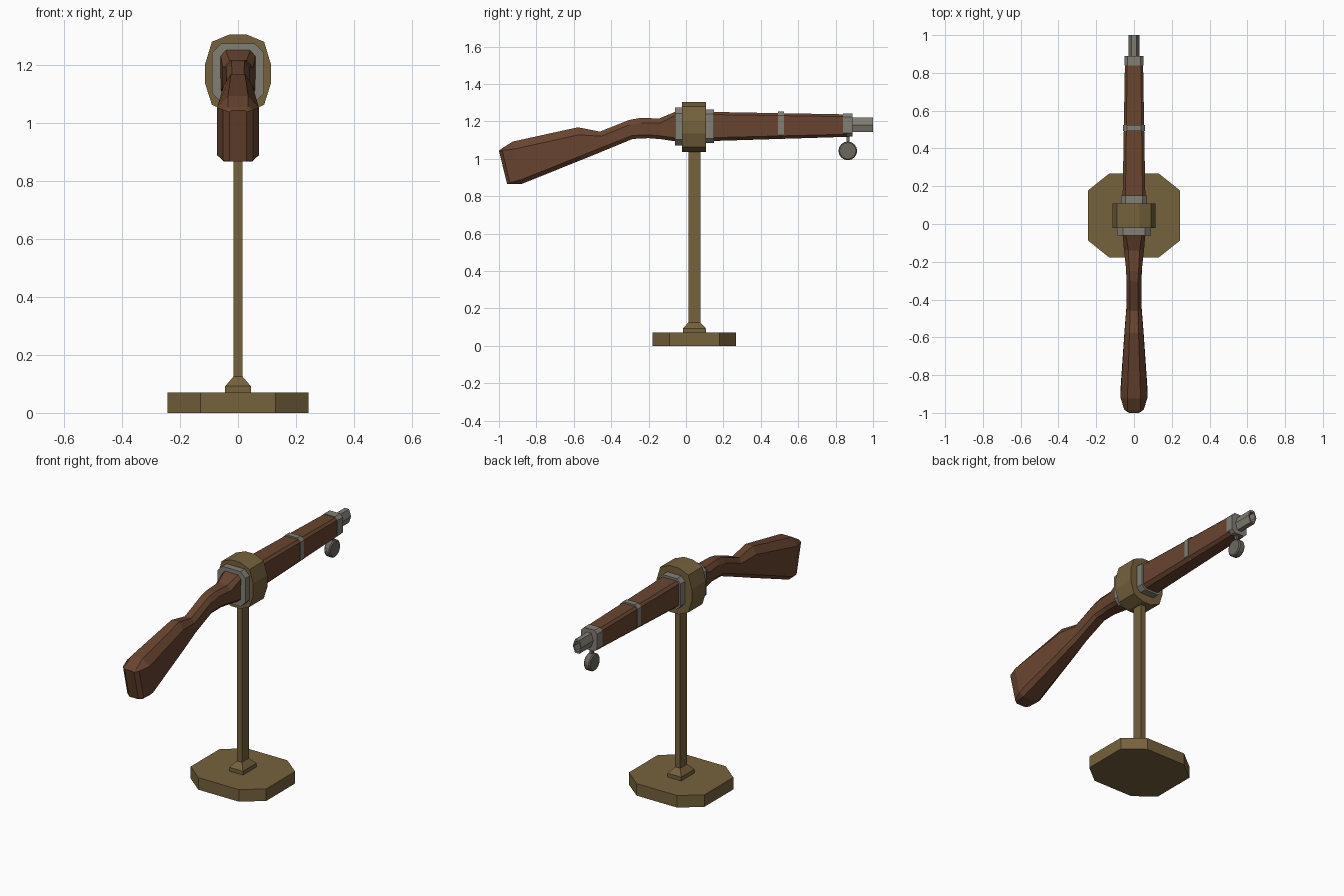
import bpy, bmesh, math
from mathutils import Vector

if "Cube" in bpy.data.objects:
    bpy.data.objects.remove(bpy.data.objects["Cube"])


def material(name, rgb):
    m = bpy.data.materials.new(name)
    m.diffuse_color = (*rgb, 1)
    m.use_nodes = True
    m.node_tree.nodes["Principled BSDF"].inputs["Base Color"].default_value = m.diffuse_color
    return m


WOOD = material("dark wood", (0.140, 0.058, 0.029))
BRASS = material("dull brass", (0.180, 0.122, 0.047))
STEEL = material("grey steel", (0.225, 0.212, 0.175))
IRON = material("dark iron", (0.150, 0.138, 0.117))


def loft(name, rings, mat, closed=False):
    """Skin matching rings of points; cap the ends, or join last to first."""
    bm = bmesh.new()
    vs = [[bm.verts.new(p) for p in r] for r in rings]
    n = len(rings[0])
    pairs = list(zip(vs, vs[1:])) + ([(vs[-1], vs[0])] if closed else [])
    for a, b in pairs:
        for i in range(n):
            j = (i + 1) % n
            bm.faces.new((a[i], a[j], b[j], b[i]))
    if not closed:
        bm.faces.new(vs[0])
        bm.faces.new(vs[-1])
    bmesh.ops.recalc_face_normals(bm, faces=bm.faces)
    me = bpy.data.meshes.new(name)
    bm.to_mesh(me)
    bm.free()
    me.materials.append(mat)
    ob = bpy.data.objects.new(name, me)
    bpy.context.collection.objects.link(ob)
    return ob


def mirrored(half):
    """Close a right-hand outline (x, z), top to bottom, over x = 0."""
    return half + [(-x, z) for x, z in reversed(half)]


def extrude_y(name, outline, y0, y1, mat):
    return loft(name, [[(x, y, z) for x, z in outline] for y in (y0, y1)], mat)


def rect(hx, hy, z, cut=0.0, cuty=0.0, cy=0.045):
    """Rectangle ring round the post axis, optionally with cut corners."""
    if not cut:
        return [(hx, cy - hy, z), (hx, cy + hy, z), (-hx, cy + hy, z), (-hx, cy - hy, z)]
    pts = [(hx - cut, -hy), (hx, -hy + cuty), (hx, hy - cuty), (hx - cut, hy)]
    pts += [(-x, y) for x, y in reversed(pts)]
    return [(x, cy + y, z) for x, y in pts]


# Stand: base plate, then foot and post in one
loft("stand_base", [rect(0.243, 0.223, z, 0.113, 0.09) for z in (0, 0.07)], BRASS)
loft("stand_post", [rect(0.044, 0.062, 0.07), rect(0.044, 0.062, 0.092),
                    rect(0.016, 0.032, 0.125), rect(0.016, 0.032, 1.06)], BRASS)

# Clamp ring round the middle of the stock
clamp = [(0.03, 1.304), (0.09, 1.279), (0.113, 1.203),
         (0.113, 1.134), (0.09, 1.062), (0.03, 1.035)]
extrude_y("stand_clamp", mirrored(clamp), -0.022, 0.108, BRASS)

# Metal bands: y start, y end, half width, top, bottom
for name, y0, y1, w, zt, zb in [("rear_collar", -0.06, -0.018, 0.09, 1.273, 1.07),
                                ("front_collar", 0.105, 0.15, 0.07, 1.263, 1.084),
                                ("middle_band", 0.493, 0.525, 0.057, 1.252, 1.107),
                                ("muzzle_band", 0.84, 0.89, 0.051, 1.242, 1.119)]:
    c = w * 0.35
    extrude_y(name, mirrored([(w - c, zt), (w, zt - c), (w, zb + c), (w - c, zb)]),
              y0, y1, STEEL)


def section(yt, zt, yb, zb, w, top, bottom, ct, cb):
    """Stock section, leaning from its top point to its bottom point."""
    def at(x, z):
        return (x, yb + (yt - yb) * (z - zb) / (zt - zb), z)
    return [at(*p) for p in mirrored([(top, zt), (w, zt - ct), (w, zb + cb), (bottom, zb)])]


# Wooden stock, from the butt to the muzzle band
loft("wooden_stock", [section(*s) for s in [
    (-1.0, 1.043, -0.957, 0.866, 0.030, 0.022, 0.028, 0.006, 0.006),
    (-0.985, 1.055, -0.94, 0.866, 0.052, 0.035, 0.045, 0.010, 0.006),
    (-0.925, 1.092, -0.877, 0.866, 0.072, 0.035, 0.048, 0.040, 0.022),
    (-0.578, 1.168, -0.56, 0.993, 0.050, 0.024, 0.032, 0.040, 0.022),
    (-0.46, 1.145, -0.433, 1.045, 0.040, 0.020, 0.025, 0.025, 0.020),
    (-0.305, 1.207, -0.285, 1.106, 0.040, 0.022, 0.025, 0.025, 0.018),
    (-0.25, 1.217, -0.20, 1.110, 0.042, 0.024, 0.028, 0.025, 0.018),
    (-0.14, 1.216, -0.13, 1.104, 0.053, 0.030, 0.035, 0.025, 0.018),
    (-0.06, 1.250, -0.05, 1.092, 0.060, 0.042, 0.040, 0.020, 0.018),
    (0.15, 1.250, 0.15, 1.095, 0.060, 0.045, 0.040, 0.014, 0.018),
    (0.86, 1.237, 0.86, 1.117, 0.048, 0.036, 0.032, 0.012, 0.014),
]], WOOD)


# Hollow six-sided barrel end
def hexagon(y, s):
    return [(0.028 * s * math.cos(math.radians(60 * i)), y,
             1.181 + 0.045 * s * math.sin(math.radians(60 * i))) for i in range(6)]


loft("barrel", [hexagon(0.87, 1), hexagon(1.0, 1), hexagon(1.0, 0.72),
                hexagon(0.90, 0.72)], STEEL)

# Hanging disc under the muzzle, with its small neck
loft("hanging_disc", [[(x, 0.865 + r * math.cos(math.tau * i / 16),
                        1.042 + r * math.sin(math.tau * i / 16)) for i in range(16)]
                      for x, r in ((-0.02, 0.044), (-0.014, 0.05), (0.014, 0.05), (0.02, 0.044))],
     IRON)
loft("disc_neck", [rect(0.008, 0.008, z, cy=0.865) for z in (1.08, 1.13)], IRON)
